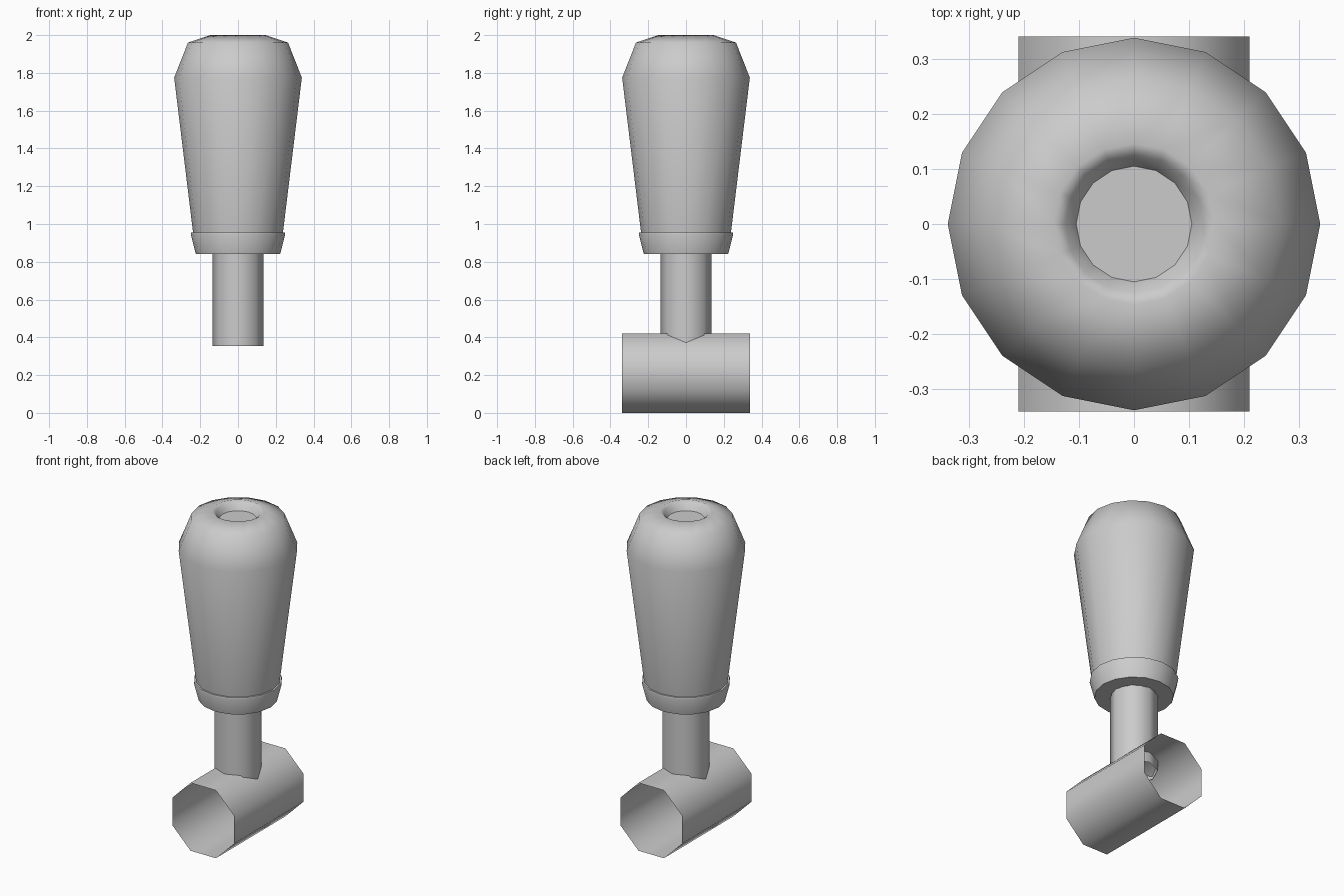
import bpy
import bmesh
from math import cos, sin, pi, radians

if "Cube" in bpy.data.objects:
    bpy.data.objects.remove(bpy.data.objects["Cube"])


def lathe(name, profile, sides, start=0.0, axis='Z', cap_end=False):
    """Spin (radius, height) points round an axis; optionally close the last ring."""
    bm = bmesh.new()
    rings = []
    for r, h in profile:
        ring = []
        for i in range(sides):
            a = start + 2 * pi * i / sides
            u, v = r * cos(a), r * sin(a)
            ring.append(bm.verts.new((u, v, h) if axis == 'Z' else (u, h, v)))
        rings.append(ring)
    for low, high in zip(rings, rings[1:]):
        for i in range(sides):
            j = (i + 1) % sides
            quad = (low[i], low[j], high[j], high[i])
            bm.faces.new(quad if axis == 'Z' else quad[::-1])
    if cap_end:
        bm.faces.new(rings[-1])
    mesh = bpy.data.meshes.new(name)
    bm.to_mesh(mesh)
    bm.free()
    ob = bpy.data.objects.new(name, mesh)
    bpy.context.collection.objects.link(ob)
    bpy.ops.object.select_all(action='DESELECT')
    ob.select_set(True)
    bpy.context.view_layer.objects.active = ob
    bpy.ops.object.shade_smooth_by_angle(angle=radians(60))
    return ob


# Grip with collar at the bottom and a dimple in the top
lathe("grip", [(0.13, 0.84), (0.223, 0.84), (0.25, 0.945), (0.248, 0.955),
               (0.238, 0.955), (0.338, 1.775), (0.265, 1.96), (0.146, 2.0),
               (0.125, 1.985), (0.105, 1.95)], 16, cap_end=True)

# Eight-sided stem, open where it enters the sleeve
lathe("stem", [(0.135, 0.355), (0.135, 0.85)], 8)

# Open octagonal sleeve lying along y, flat side up
sleeve = lathe("sleeve", [(0.21 / cos(pi / 8), -0.34), (0.21 / cos(pi / 8), 0.34)],
               8, start=pi / 8, axis='Y')
sleeve.location.z = 0.21
